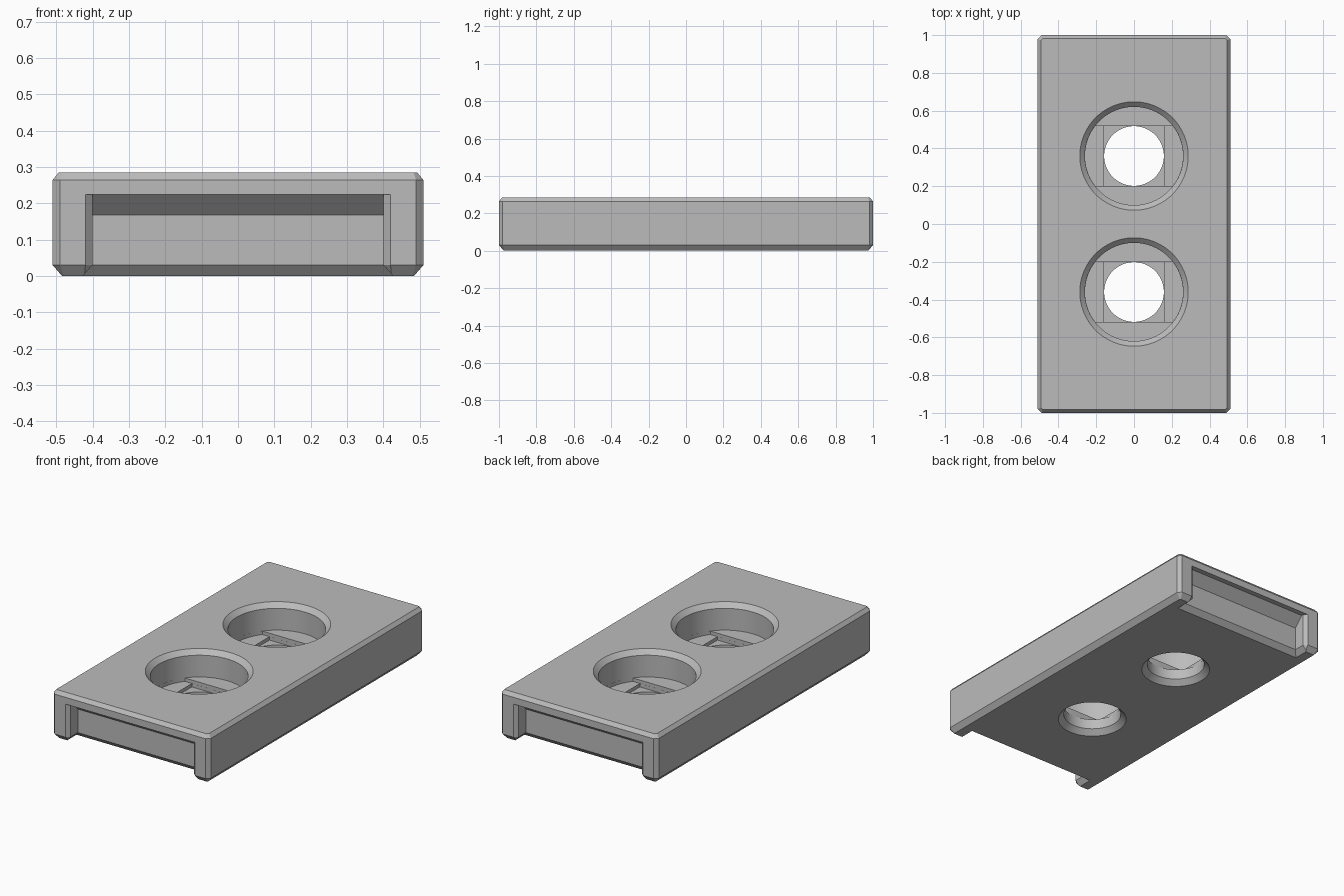
import bpy, bmesh, math

cube = bpy.data.objects.get("Cube")
if cube:
    bpy.data.objects.remove(cube)

HALF_X, HALF_Y, HEIGHT = 0.51, 1.0, 0.285
HOLE_Y = 0.36

grey = bpy.data.materials.new("plain grey")
grey.use_nodes = True
grey.diffuse_color = (0.5, 0.5, 0.5, 1)
grey.node_tree.nodes["Principled BSDF"].inputs["Base Color"].default_value = (0.5, 0.5, 0.5, 1)


def loft(name, sections):
    """Closed solid through (z, outline) sections with equal point counts."""
    bm = bmesh.new()
    rings = [[bm.verts.new((x, y, z)) for x, y in outline] for z, outline in sections]
    for low, high in zip(rings, rings[1:]):
        n = len(low)
        for i in range(n):
            j = (i + 1) % n
            bm.faces.new((low[i], low[j], high[j], high[i]))
    bm.faces.new(rings[0])
    bm.faces.new(rings[-1])
    bmesh.ops.recalc_face_normals(bm, faces=bm.faces)
    mesh = bpy.data.meshes.new(name)
    bm.to_mesh(mesh)
    bm.free()
    mesh.materials.append(grey)
    obj = bpy.data.objects.new(name, mesh)
    bpy.context.collection.objects.link(obj)
    return obj


def cut_rectangle(inset):
    """Rectangle with cut corners, offset inwards."""
    x, y, c = HALF_X - inset, HALF_Y - inset, 0.02 - 0.586 * inset
    return [(x - c, -y), (x, c - y), (x, y - c), (x - c, y),
            (c - x, y), (-x, y - c), (-x, c - y), (c - x, -y)]


def circle(r, y0, n=96):
    return [(r * math.cos(math.tau * i / n), y0 + r * math.sin(math.tau * i / n))
            for i in range(n)]


def flat_sided_circle(r, half, y0, n=24):
    """Circle clipped to a band of the given half width in y."""
    a = math.asin(half / r)
    angles = [start - a + 2 * a * i / n for start in (0, math.pi) for i in range(n + 1)]
    return [(r * math.cos(t), y0 + r * math.sin(t)) for t in angles]


def square(h, y0):
    return [(-h, y0 - h), (h, y0 - h), (h, y0 + h), (-h, y0 + h)]


def recess_outline(side, half, depth):
    """End recess outline with a flared mouth."""
    edge = [(-half - 0.04, -1.02), (-half, -0.98), (-half, depth - 1)]
    points = edge + [(-x, y) for x, y in reversed(edge)]
    return [(x * side, y * side) for x, y in points]


# Chamfered block
body = loft("mounting_block", [(0, cut_rectangle(0.026)), (0.03, cut_rectangle(0)),
                               (HEIGHT - 0.021, cut_rectangle(0)),
                               (HEIGHT, cut_rectangle(0.017))])

cutters = []
for side in (1, -1):
    # Recess at each end, open below, with a sloping ceiling
    cutters.append(loft("recess_cutter", [
        (z, recess_outline(side, half, depth)) for z, half, depth in (
            (-0.03, 0.454, 0.139), (0.03, 0.40, 0.085),
            (0.168, 0.40, 0.085), (0.224, 0.40, 0.03))]))
    # Counterbored screw hole with stepped floor
    y0 = side * HOLE_Y
    cutters.append(loft("bore_cutter", [(0.13, circle(0.26, y0)), (0.258, circle(0.26, y0)),
                                        (0.312, circle(0.314, y0))]))
    cutters.append(loft("slot_cutter", [(z, flat_sided_circle(0.2595, 0.159, y0))
                                        for z in (0.11, 0.2)]))
    cutters.append(loft("square_cutter", [(z, square(0.1585, y0)) for z in (0.09, 0.19)]))
    cutters.append(loft("screw_cutter", [(-0.03, circle(0.218, y0)), (0.03, circle(0.158, y0)),
                                         (0.18, circle(0.158, y0))]))

for cutter in cutters:
    cutter.hide_render = True
    mod = body.modifiers.new(cutter.name, "BOOLEAN")
    mod.operation = "DIFFERENCE"
    mod.solver = "EXACT"
    mod.object = cutter

# Bake the cuts and drop the cutters
bpy.context.view_layer.update()
baked = bpy.data.meshes.new_from_object(
    body.evaluated_get(bpy.context.evaluated_depsgraph_get()))
body.modifiers.clear()
body.data = baked
for cutter in cutters:
    bpy.data.objects.remove(cutter)

for obj in bpy.context.selected_objects:
    obj.select_set(False)
body.select_set(True)
bpy.context.view_layer.objects.active = body
bpy.ops.object.shade_smooth_by_angle(angle=math.radians(25))
